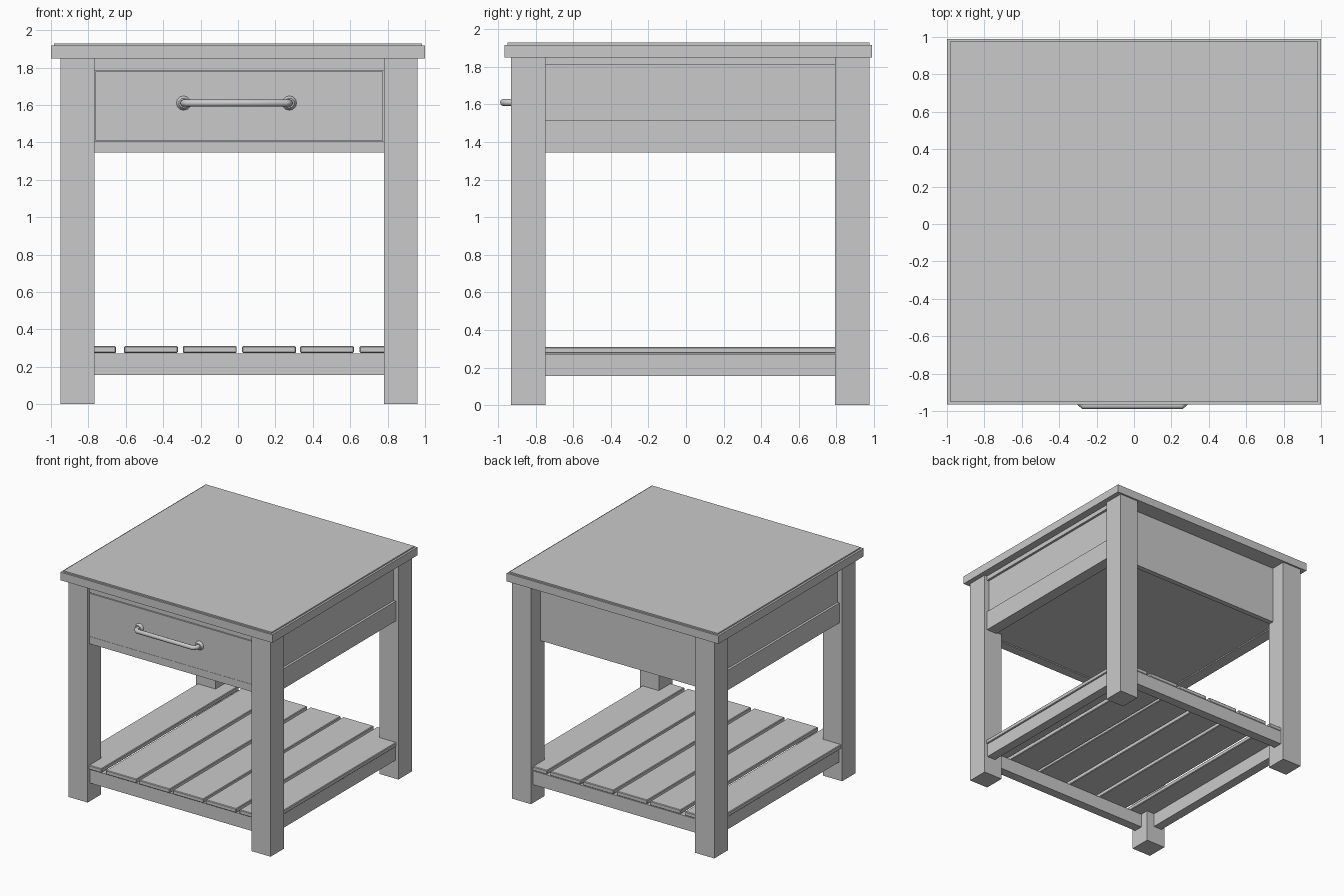
import bpy
import math

if "Cube" in bpy.data.objects:
    bpy.data.objects.remove(bpy.data.objects["Cube"])

grey = bpy.data.materials.new("painted_grey")
grey.diffuse_color = (0.59, 0.59, 0.59, 1)
grey.use_nodes = True
grey.node_tree.nodes["Principled BSDF"].inputs["Base Color"].default_value = grey.diffuse_color


def box(name, x, y, z, bevel=0.0):
    """Box from (min, max) ranges, with an optional small chamfer."""
    bpy.ops.mesh.primitive_cube_add(size=1)
    ob = bpy.context.object
    ob.name = name
    ob.location = [(a + b) / 2 for a, b in (x, y, z)]
    ob.scale = [b - a for a, b in (x, y, z)]
    bpy.ops.object.transform_apply(location=True, scale=True)
    ob.data.materials.append(grey)
    if bevel:
        mod = ob.modifiers.new("edge", 'BEVEL')
        mod.width = bevel
        mod.segments = 1
    return ob


# Leg ranges shared by all the joinery
LX, RX = (-0.95, -0.767), (0.78, 0.959)
FY, BY = (-0.93, -0.748), (0.793, 0.975)
IN_X, IN_Y = (LX[1], RX[0]), (FY[1], BY[0])

# Table top: slab with a thin raised centre
box("top_slab", (-1, 1), (-0.965, 0.99), (1.848, 1.917))
box("top_surface", (-0.983, 0.983), (-0.95, 0.975), (1.91, 1.928))

# Four square legs
for xn, x in (("left", LX), ("right", RX)):
    for yn, y in (("front", FY), ("back", BY)):
        box(f"leg_{yn}_{xn}", x, y, (0, 1.85))

# Side aprons: upper rail, recessed panel, lower rail
for name, edge, s in (("left", LX[0], 1), ("right", RX[1], -1)):
    def span(inset, depth):
        return sorted((edge + s * inset, edge + s * (inset + depth)))
    box(f"side_top_rail_{name}", span(0.025, 0.1), IN_Y, (1.81, 1.85))
    box(f"side_panel_{name}", span(0.045, 0.06), IN_Y, (1.50, 1.82))
    box(f"side_low_rail_{name}", span(0.025, 0.1), IN_Y, (1.345, 1.515))
    box(f"shelf_side_rail_{name}", span(0.03, 0.08), IN_Y, (0.155, 0.272))

# Back panel and drawer bottom
box("back_panel", IN_X, (0.80, 0.845), (1.345, 1.85))
box("case_bottom", (-0.85, 0.86), (-0.86, 0.82), (1.355, 1.375))

# Drawer front between two rails
box("front_top_rail", IN_X, (-0.905, -0.82), (1.782, 1.85))
box("front_low_rail", IN_X, (-0.905, -0.82), (1.345, 1.407))
box("drawer_front", (IN_X[0] + 0.004, IN_X[1] - 0.004), (-0.91, -0.83), (1.411, 1.778))

# Shelf rails and slats
box("shelf_front_rail", IN_X, (-0.90, -0.82), (0.155, 0.272))
box("shelf_back_rail", IN_X, (0.865, 0.945), (0.155, 0.272))
for i, x0 in enumerate((-0.94, -0.61, -0.295, 0.022, 0.332, 0.65)):
    box(f"shelf_slat_{i + 1}", (x0, x0 + 0.288), (-0.91, 0.945), (0.274, 0.31), 0.005)

# Drawer handle: bent round bar with a flange at each end
cx, hz = -0.008, 1.61
curve = bpy.data.curves.new("handle_bar", 'CURVE')
curve.dimensions = '3D'
curve.bevel_depth = 0.019
curve.bevel_resolution = 2
curve.use_fill_caps = True
path = [(-0.283, -0.905), (-0.283, -0.952), (-0.262, -0.972),
        (0.262, -0.972), (0.283, -0.952), (0.283, -0.905)]
line = curve.splines.new('POLY')
line.points.add(len(path) - 1)
for p, (x, y) in zip(line.points, path):
    p.co = (cx + x, y, hz, 1)
bar = bpy.data.objects.new("handle_bar", curve)
bpy.context.collection.objects.link(bar)
curve.materials.append(grey)

for name, s in (("left", -1), ("right", 1)):
    bpy.ops.mesh.primitive_cone_add(vertices=12, radius1=0.04, radius2=0.026, depth=0.022,
                                    location=(cx + s * 0.283, -0.919, hz),
                                    rotation=(math.pi / 2, 0, 0))
    flange = bpy.context.object
    flange.name = f"handle_flange_{name}"
    flange.data.materials.append(grey)
    bpy.ops.object.shade_smooth_by_angle()
